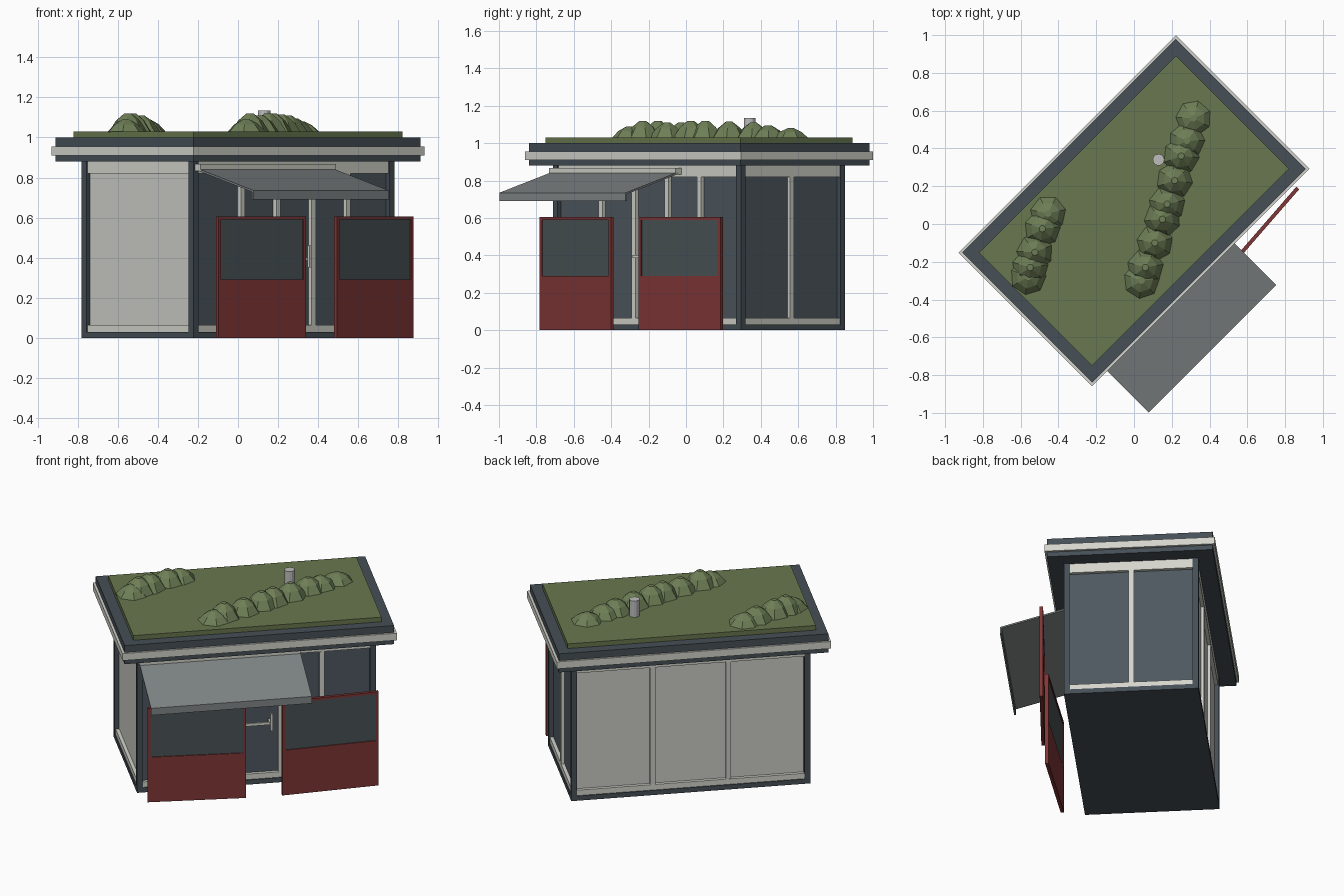
import bpy, bmesh, math, random
from mathutils import Matrix, Vector

if "Cube" in bpy.data.objects:
    bpy.data.objects.remove(bpy.data.objects["Cube"])

random.seed(4)


def material(name, r, g, b):
    m = bpy.data.materials.new(name)
    lin = [((c / 255 + 0.055) / 1.055) ** 2.4 for c in (r, g, b)]
    m.diffuse_color = (*lin, 1)
    m.use_nodes = True
    m.node_tree.nodes["Principled BSDF"].inputs["Base Color"].default_value = m.diffuse_color
    return m


FRAME = material("dark slate frame", 70, 79, 86)
GLASS = material("dark wall glass", 78, 88, 96)
SCREEN = material("screen glass", 73, 83, 86)
WHITE = material("off white trim", 213, 213, 205)
PANEL = material("pale wall panel", 204, 205, 199)
RED = material("dark red", 128, 54, 54)
CLOTH = material("grey awning", 130, 135, 136)
GRASS = material("roof grass", 104, 119, 78)
BUSH = material("shrub green", 110, 126, 86)
METAL = material("chimney grey", 190, 190, 190)


def placed(x, y, degrees):
    return Matrix.Translation((x, y, 0)) @ Matrix.Rotation(math.radians(degrees), 4, 'Z')


HOUSE = placed(0, 0.07, 45)   # house axes: u along the long wall, -v is the shop front


def finish(name, bm, mat, matrix=HOUSE):
    bmesh.ops.recalc_face_normals(bm, faces=bm.faces)
    bm.transform(matrix)
    mesh = bpy.data.meshes.new(name)
    bm.to_mesh(mesh)
    bm.free()
    mesh.materials.append(mat)
    ob = bpy.data.objects.new(name, mesh)
    bpy.context.collection.objects.link(ob)
    return ob


def box(name, u, v, z, mat, matrix=HOUSE):
    bm = bmesh.new()
    bmesh.ops.create_cube(bm, size=1)
    for p in bm.verts:
        p.co = Vector([a[0] + (c + 0.5) * (a[1] - a[0]) for a, c in zip((u, v, z), p.co)])
    return finish(name, bm, mat, matrix)


def slab(name, hu, hv, z, mat):
    return box(name, (-hu, hu), (-hv, hv), z, mat)


# Base, core and corner posts
U, V, P = 0.71, 0.395, 0.035
slab("base", U, V, (0, 0.03), FRAME)
slab("wall_core", U - 0.035, V - 0.035, (0.03, 0.88), FRAME)
for i, su in enumerate((-1, 1)):
    for j, sv in enumerate((-1, 1)):
        box(f"corner_post_{i}{j}", sorted((su * U, su * (U - P))),
            sorted((sv * V, sv * (V - P))), (0.03, 0.88), FRAME)

# Wall infill, top rails and bottom rails on all four sides
iu, iv = U - P, V - P
for side, s, mat in (("front", -1, GLASS), ("back", 1, PANEL)):
    box(side + "_infill", (-iu, iu), sorted((s * (V - 0.035), s * (V - 0.027))), (0.03, 0.88), mat)
    for rail, z in (("top", (0.82, 0.88)), ("bottom", (0.03, 0.065))):
        box(f"{side}_{rail}_rail", (-iu, iu), sorted((s * (V - 0.03), s * (V - 0.006))), z, WHITE)
for side, s, mat in (("left", -1, PANEL), ("right", 1, GLASS)):
    box(side + "_infill", sorted((s * (U - 0.035), s * (U - 0.027))), (-iv, iv), (0.03, 0.88), mat)
    for rail, z in (("top", (0.82, 0.88)), ("bottom", (0.03, 0.065))):
        box(f"{side}_{rail}_rail", sorted((s * (U - 0.03), s * (U - 0.006))), (-iv, iv), z, WHITE)

# Mullions
for i, u in enumerate((-0.355, -0.105, 0.145, 0.39)):
    box(f"front_mullion_{i}", (u - 0.015, u + 0.015), (-V + 0.005, -V + 0.03), (0.065, 0.82), WHITE)
for i, u in enumerate((-0.225, 0.225)):
    box(f"back_mullion_{i}", (u - 0.015, u + 0.015), (V - 0.03, V - 0.008), (0.065, 0.82), PANEL)
box("right_mullion", (U - 0.03, U - 0.006), (-0.015, 0.015), (0.065, 0.82), WHITE)

# Door push bar and handle
box("door_bar", (-0.09, 0.09), (-V - 0.02, -V - 0.008), (0.385, 0.402), WHITE)
box("door_handle", (0.075, 0.09), (-V - 0.035, -V - 0.02), (0.35, 0.46), WHITE)
for i, u in enumerate((-0.08, 0.08)):
    box(f"door_bar_mount_{i}", (u - 0.008, u + 0.008), (-V - 0.01, -V + 0.03), (0.385, 0.402), WHITE)

# Roof slab, pale fascia band and grass bed
slab("roof_slab", 0.80, 0.487, (0.88, 1.0), FRAME)
slab("roof_fascia", 0.815, 0.50, (0.91, 0.955), WHITE)
slab("grass_bed", 0.737, 0.423, (1.0, 1.03), GRASS)

# Awning: cassette, sloped cloth and hanging valance
A = (-0.70, 0.255)
box("awning_cassette", A, (-0.435, -0.385), (0.832, 0.868), WHITE)
profile = [(-0.415, 0.845), (-0.81, 0.735), (-0.81, 0.69), (-0.80, 0.69),
           (-0.80, 0.728), (-0.415, 0.835)]
bm = bmesh.new()
ends = [[bm.verts.new((u, v, z)) for v, z in profile] for u in A]
for ring in ends:
    bm.faces.new(ring)
for i in range(len(profile)):
    k = (i + 1) % len(profile)
    bm.faces.new((ends[0][i], ends[0][k], ends[1][k], ends[1][i]))
finish("awning", bm, CLOTH)

# Two free-standing red screens with glazed tops
for tag, x, y, angle in (("left", 0.115, -0.585, 41), ("right", 0.677, -0.028, 49)):
    m = placed(x, y, angle)
    h, t = 0.29, 0.01
    box(tag + "_screen_panel", (-h, h), (-t, t), (0, 0.29), RED, m)
    box(tag + "_screen_top", (-h, h), (-t, t), (0.59, 0.605), RED, m)
    for i, s in enumerate((-1, 1)):
        box(f"{tag}_screen_stile_{i}", sorted((s * h, s * (h - 0.018))), (-t, t), (0.29, 0.59), RED, m)
    box(tag + "_screen_glass", (-h + 0.018, h - 0.018), (-0.004, 0.004), (0.29, 0.59), SCREEN, m)

# Chimney
bm = bmesh.new()
bmesh.ops.create_cone(bm, cap_ends=True, segments=12, radius1=0.031, radius2=0.031, depth=0.125,
                      matrix=Matrix.Translation((0.13, 0.34, 1.0725)))
finish("chimney", bm, METAL, Matrix())


# Shrub rows made of overlapping faceted mounds
def shrubs(name, mounds):
    bm = bmesh.new()
    n = 7
    for x, y, top in mounds:
        turn = random.uniform(0, 1)
        rings = []
        for r, f in ((0.1, 0), (0.062, 0.62), (0.018, 1)):
            rings.append([bm.verts.new((x + r * math.cos(turn + math.tau * k / n),
                                        y + r * math.sin(turn + math.tau * k / n),
                                        1.025 + f * (top - 1.025))) for k in range(n)])
        for lo, hi in zip(rings, rings[1:]):
            for k in range(n):
                q = (k + 1) % n
                bm.faces.new((lo[k], lo[q], hi[q], hi[k]))
        bm.faces.new(rings[-1])
        bm.faces.new(rings[0][::-1])
    finish(name, bm, BUSH, Matrix())


shrubs("left_shrubs", [(-0.455, 0.055, 1.09), (-0.485, -0.025, 1.11), (-0.525, -0.15, 1.12),
                       (-0.55, -0.23, 1.12), (-0.56, -0.28, 1.09)])
shrubs("right_shrubs", [(0.315, 0.56, 1.08), (0.28, 0.44, 1.095), (0.25, 0.36, 1.11),
                        (0.215, 0.23, 1.115), (0.175, 0.105, 1.12), (0.15, 0.025, 1.12),
                        (0.11, -0.10, 1.11), (0.06, -0.23, 1.12), (0.04, -0.30, 1.09)])
